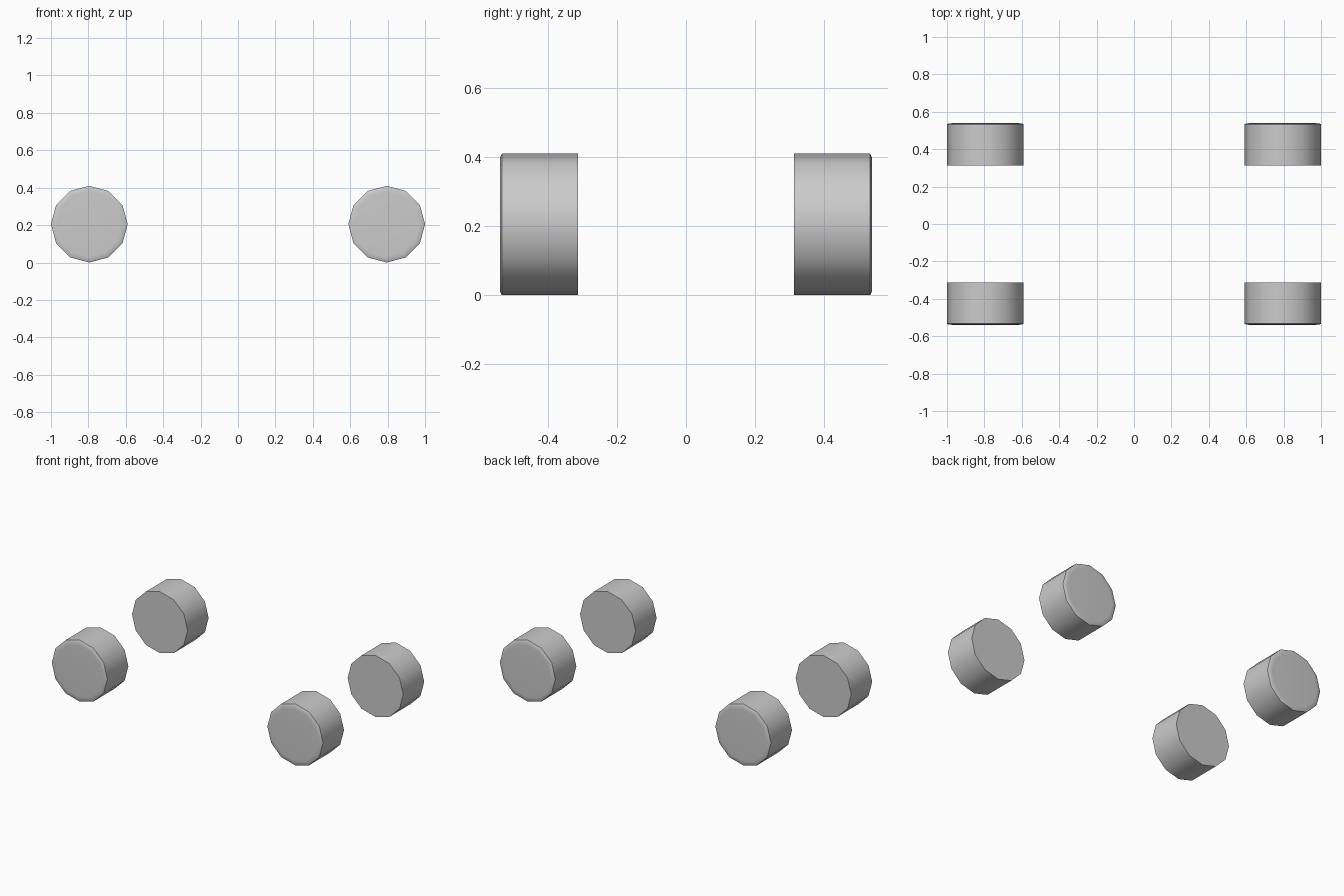
import bpy, bmesh, math

if "Cube" in bpy.data.objects:
    bpy.data.objects.remove(bpy.data.objects["Cube"])

SIDES = 12
# wheel profile: (distance from centre line, radius), inner cap to outer cap
PROFILE = [(0.312, 0.205), (0.533, 0.205), (0.538, 0.195), (0.539, 0.175)]


def wheel(name, x, side):
    bm = bmesh.new()
    rings = []
    for y, r in PROFILE:
        rings.append([bm.verts.new((x + r * math.cos(2 * math.pi * i / SIDES), side * y,
                                    0.205 + r * math.sin(2 * math.pi * i / SIDES)))
                      for i in range(SIDES)])
    # tread and rounded outer rim
    for a, b in zip(rings, rings[1:]):
        for i in range(SIDES):
            j = (i + 1) % SIDES
            bm.faces.new((a[i], a[j], b[j], b[i]))
    # flat inner and outer caps
    bm.faces.new(rings[0])
    bm.faces.new(rings[-1])
    bmesh.ops.recalc_face_normals(bm, faces=bm.faces)
    me = bpy.data.meshes.new(name)
    bm.to_mesh(me)
    bm.free()
    ob = bpy.data.objects.new(name, me)
    bpy.context.collection.objects.link(ob)
    bpy.ops.object.select_all(action='DESELECT')
    bpy.context.view_layer.objects.active = ob
    ob.select_set(True)
    bpy.ops.object.shade_smooth_by_angle(angle=math.radians(40))


# four wheels
for lr, x in (("left", -0.795), ("right", 0.795)):
    for fb, side in (("front", -1), ("back", 1)):
        wheel(f"{fb}_{lr}_wheel", x, side)
